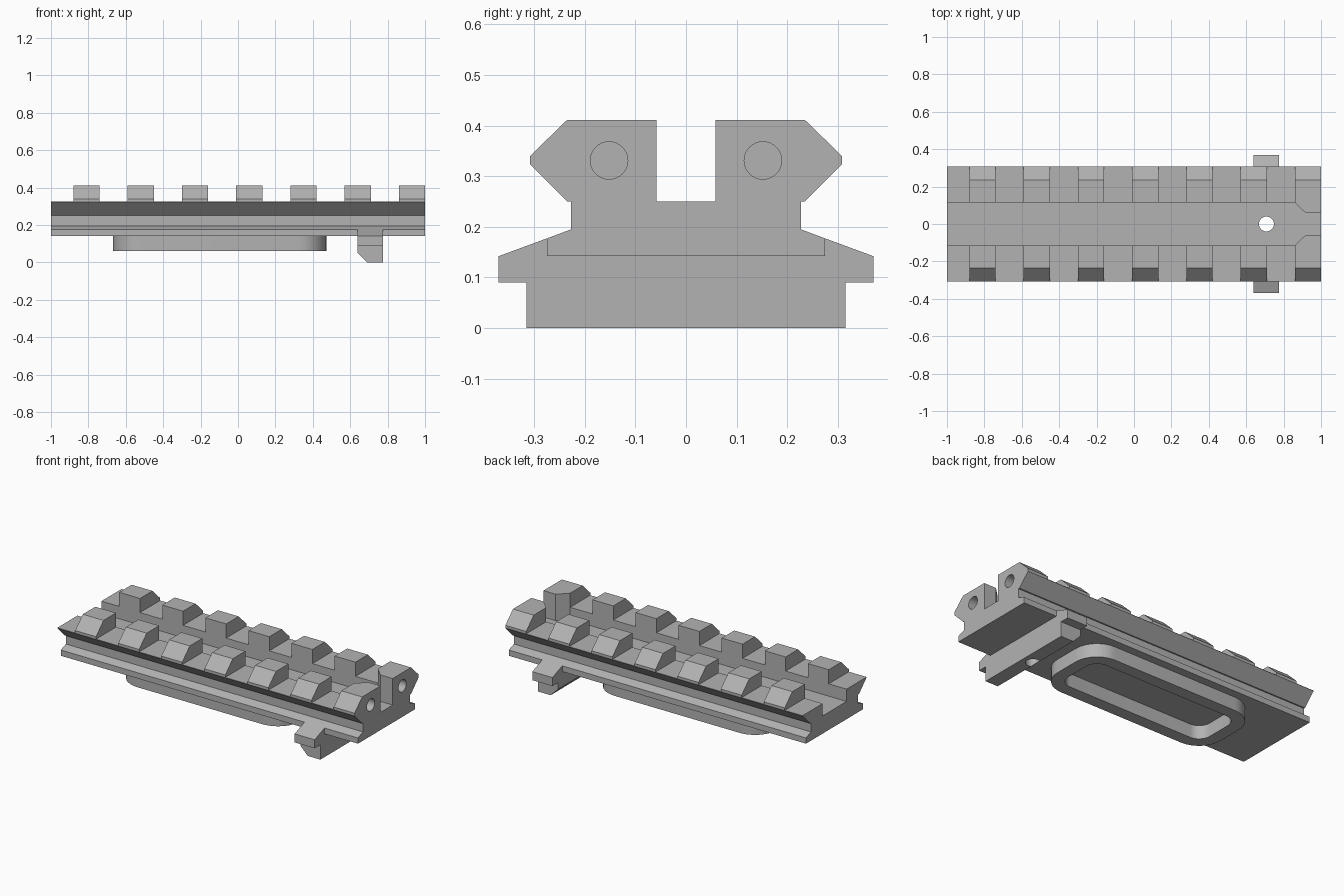
import bpy
import bmesh
import math
from mathutils import Matrix, Vector

old = bpy.data.objects.get("Cube")
if old:
    bpy.data.objects.remove(old, do_unlink=True)

grey = bpy.data.materials.new("satin grey")
grey.use_nodes = True
tone = (0.45, 0.45, 0.45, 1)
grey.diffuse_color = tone
grey.node_tree.nodes["Principled BSDF"].inputs["Base Color"].default_value = tone


def prism(name, outline, axis, start, end):
    """Extrude a closed outline: (y, z) along x, (x, y) along z, (x, z) along y."""
    place = {"x": lambda a, b: (start, a, b),
             "y": lambda a, b: (a, start, b),
             "z": lambda a, b: (a, b, start)}[axis]
    step = Vector([(end - start) * (axis == k) for k in "xyz"])
    bm = bmesh.new()
    face = bm.faces.new([bm.verts.new(place(a, b)) for a, b in outline])
    new = bmesh.ops.extrude_face_region(bm, geom=[face])["geom"]
    bmesh.ops.translate(bm, vec=step, verts=[g for g in new if isinstance(g, bmesh.types.BMVert)])
    bmesh.ops.recalc_face_normals(bm, faces=bm.faces)
    mesh = bpy.data.meshes.new(name)
    bm.to_mesh(mesh)
    bm.free()
    mesh.materials.append(grey)
    obj = bpy.data.objects.new(name, mesh)
    bpy.context.scene.collection.objects.link(obj)
    return obj


def mirrored(half):
    return half + [(-a, b) for a, b in reversed(half)]


def circle(cx, cy, r, n=32):
    return [(cx + r * math.cos(math.tau * i / n), cy + r * math.sin(math.tau * i / n))
            for i in range(n)]


def rounded(cx, hx, hy, r, n=12):
    points = []
    for q, (sx, sy) in enumerate([(1, 1), (-1, 1), (-1, -1), (1, -1)]):
        for i in range(n + 1):
            a = math.pi / 2 * (q + i / n)
            points.append((cx + sx * (hx - r) + r * math.cos(a),
                           sy * (hy - r) + r * math.sin(a)))
    return points


def cut(target, cutters):
    for c in cutters:
        c.hide_render = True
        mod = target.modifiers.new("cut", "BOOLEAN")
        mod.operation = "DIFFERENCE"
        mod.solver = "EXACT"
        mod.object = c
    bpy.context.view_layer.update()
    graph = bpy.context.evaluated_depsgraph_get()
    mesh = bpy.data.meshes.new_from_object(target.evaluated_get(graph))
    target.modifiers.clear()
    target.data = mesh


def smooth(obj):
    bpy.ops.object.select_all(action="DESELECT")
    obj.select_set(True)
    bpy.context.view_layer.objects.active = obj
    bpy.ops.object.shade_smooth_by_angle(angle=math.radians(25))


# Rail body
BASE, FLOOR, SLOT, TOP = 0.142, 0.25, 0.325, 0.411
rail = prism("rail_body", mirrored([
    (0.275, BASE), (0.275, 0.177), (0.227, 0.195), (0.227, FLOOR), (0.235, FLOOR),
    (0.308, 0.323), (0.308, 0.34), (0.235, TOP)]), "x", -1, 1)

# Centre channel, narrowing at the last pair of lugs
side = [(-1.1, 0.115), (0.86, 0.115), (0.918, 0.058), (1.1, 0.058)]
channel = prism("channel_cutter", side + [(x, -y) for x, y in reversed(side)], "z", FLOOR, 0.6)

# Cross slots between the lugs
PITCH, LUG = 0.29, 0.14
slots = []
for i in range(7):
    end = 0.86 - PITCH * i
    start = max(end - (PITCH - LUG), -1.1) if i < 6 else -1.1
    slots.append(prism("slot_cutter", [(start, SLOT), (end, SLOT), (end, 0.6), (start, 0.6)],
                       "y", -0.5, 0.5))

# Blind holes in the end and the vertical pin hole
blind = [prism("end_hole_cutter", circle(s * 0.152, 0.331, 0.037), "x", 0.89, 1.1) for s in (-1, 1)]
pin = prism("pin_hole_cutter", circle(0.708, 0, 0.04), "z", -0.1, 0.55)
cut(rail, [channel] + slots + blind + [pin])
smooth(rail)

# Cross bar with side tabs and a bevelled lower edge
bar = prism("cross_bar", mirrored([
    (0.315, 0), (0.315, 0.09), (0.37, 0.09), (0.37, BASE), (0.275, 0.177), (0.24, 0.16)]),
    "x", 0.64, 0.775)
bevel = prism("bar_bevel_cutter", [(0.6, -0.04), (0.6, 0.09), (0.73, -0.04)], "y", -0.6, 0.6)
cut(bar, [bevel, pin])
smooth(bar)

# Raised rim underneath
rim = prism("underside_rim", rounded(-0.098, 0.57, 0.225, 0.15), "z", 0.06, BASE + 0.01)
recess = prism("rim_cutter", rounded(-0.098, 0.495, 0.15, 0.075), "z", -0.1, 0.3)
cut(rim, [recess])
smooth(rim)

# Remove the helpers
for c in [channel, pin, bevel, recess] + slots + blind:
    bpy.data.objects.remove(c, do_unlink=True)
